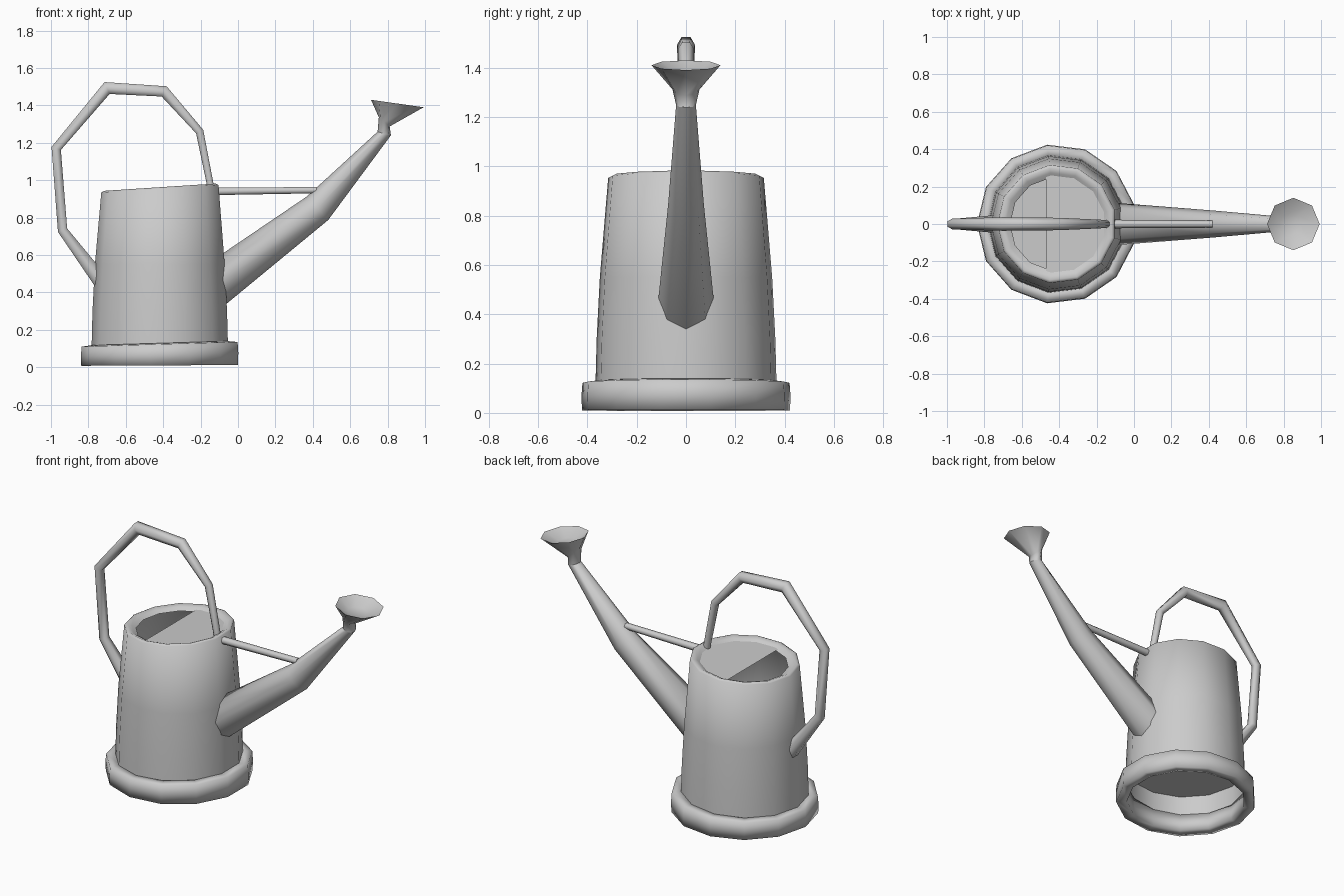
import bpy, bmesh, math
from mathutils import Vector

if "Cube" in bpy.data.objects:
    bpy.data.objects.remove(bpy.data.objects["Cube"])

CX = -0.413  # axis of the can


def finish(name, bm, angle=65):
    bmesh.ops.recalc_face_normals(bm, faces=bm.faces)
    me = bpy.data.meshes.new(name)
    bm.to_mesh(me)
    bm.free()
    ob = bpy.data.objects.new(name, me)
    bpy.context.collection.objects.link(ob)
    bpy.ops.object.select_all(action='DESELECT')
    ob.select_set(True)
    bpy.context.view_layer.objects.active = ob
    bpy.ops.object.shade_smooth_by_angle(angle=math.radians(angle))
    return ob


def loft(name, rings, caps=(False, False), closed=False, angle=65):
    """Skin a list of rings (lists of points) with quads."""
    bm = bmesh.new()
    vs = [[bm.verts.new(p) for p in r] for r in rings]
    n = len(vs[0])
    pairs = list(zip(vs, vs[1:])) + ([(vs[-1], vs[0])] if closed else [])
    for a, b in pairs:
        for i in range(n):
            j = (i + 1) % n
            bm.faces.new((a[i], a[j], b[j], b[i]))
    if caps[0]:
        bm.faces.new(vs[0])
    if caps[1]:
        bm.faces.new(vs[-1])
    return finish(name, bm, angle)


def can_ring(r, z, tilt, n=13):
    """Horizontal ring round the can axis, rising a little towards the spout."""
    pts = []
    for i in range(n):
        a = 2 * math.pi * (i + 0.5) / n
        dx = r * math.cos(a)
        pts.append((CX + dx, r * math.sin(a), z + tilt * dx))
    return pts


def oval(x, z, lean, ru, ry, n=8):
    """Oval ring facing along the direction raised lean degrees from +x."""
    t = math.radians(lean)
    up = Vector((-math.sin(t), 0, math.cos(t)))
    return [Vector((x, 0, z)) + up * (ru * math.sin(a)) + Vector((0, ry * math.cos(a), 0))
            for a in (2 * math.pi * i / n for i in range(n))]


def tube(name, path, n=6):
    """Tube through (x, z, radius) points, mitred at the bends."""
    rings = []
    for i, (x, z, r) in enumerate(path):
        dirs = []
        for k in (i - 1, i):
            if 0 <= k < len(path) - 1:
                p, q = path[k], path[k + 1]
                dirs.append(Vector((q[0] - p[0], 0, q[1] - p[1])).normalized())
        d = sum(dirs, Vector()).normalized()
        miter = 1 / max(0.5, d.dot(dirs[0]))
        lean = math.degrees(math.atan2(d.z, d.x))
        rings.append(oval(x, z, lean, r * miter * 1.08, r * 1.1, n))
    return loft(name, rings, (True, True))


# Can wall with a narrow rim turned inwards
loft("can_body", [can_ring(*p) for p in (
    (0.370, 0.11, 0.03), (0.365, 0.30, 0.0), (0.352, 0.55, 0.0), (0.318, 0.955, 0.065),
    (0.302, 0.963, 0.065), (0.275, 0.952, 0.065), (0.25, 0.935, 0.06))], angle=75)

# Raised floor inside the can
bm = bmesh.new()
bm.faces.new([bm.verts.new(p) for p in can_ring(0.366, 0.25, 0.0)])
finish("can_floor", bm)

# Base hoop, softly shaded all round
loft("base_hoop", [can_ring(*p) for p in (
    (0.36, 0.015, 0.005), (0.425, 0.01, 0.005), (0.427, 0.07, 0.02),
    (0.423, 0.123, 0.03), (0.362, 0.13, 0.03), (0.36, 0.07, 0.02))],
    closed=True, angle=120)

# Half lid covering the spout side of the opening
bm = bmesh.new()
bm.faces.new([bm.verts.new(p) for p in can_ring(0.265, 0.943, 0.06)])
bmesh.ops.bisect_plane(bm, geom=bm.verts[:] + bm.edges[:] + bm.faces[:],
                       plane_co=(-0.47, 0, 0), plane_no=(1, 0, 0), clear_inner=True)
finish("half_lid", bm)

# Spout: tapering bent tube
loft("spout", [oval(-0.085, 0.463, 0, 0.143, 0.112), oval(0.425, 0.85, 42, 0.085, 0.072),
               oval(0.782, 1.25, 75, 0.037, 0.040)], (True, True))

# Rose: flared head, dished on top, sloping down to the front
loft("spout_rose", [oval(0.782, 1.248, 75, 0.037, 0.040), oval(0.782, 1.312, 50, 0.038, 0.055),
                    oval(0.852, 1.41, 82, 0.142, 0.14), oval(0.835, 1.37, 82, 0.06, 0.06)],
     (False, True), angle=75)

# Brace from rim to spout
tube("spout_brace", [(-0.13, 0.940, 0.021), (0.42, 0.947, 0.018)])

# Arched carrying handle
tube("handle", [(-0.735, 0.462, 0.044), (-0.938, 0.733, 0.027), (-0.972, 1.17, 0.026),
                (-0.70, 1.493, 0.033), (-0.395, 1.475, 0.030), (-0.205, 1.26, 0.022),
                (-0.143, 0.95, 0.019)])
